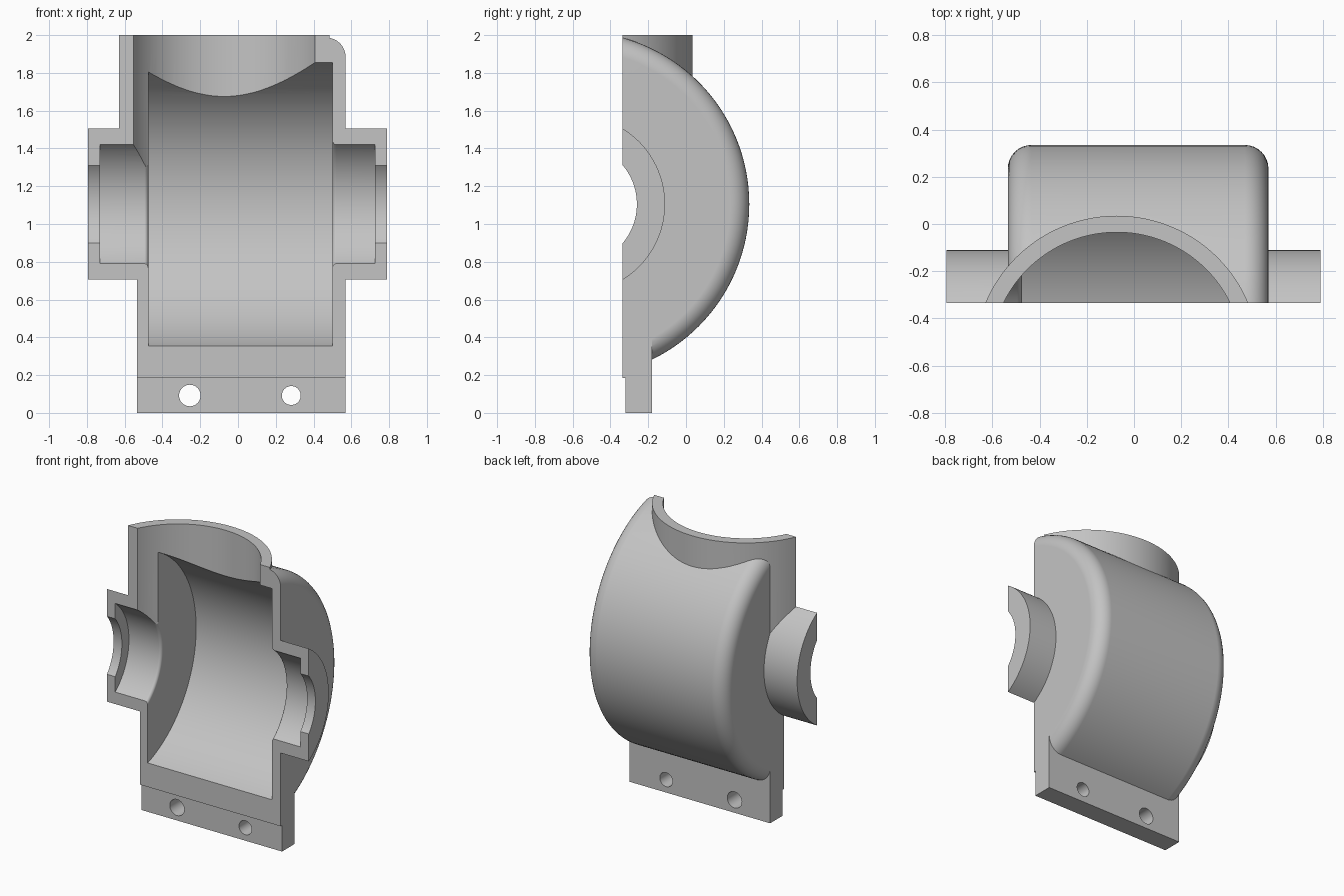
import bpy, bmesh, math
from mathutils import Matrix, Vector

if "Cube" in bpy.data.objects:
    bpy.data.objects.remove(bpy.data.objects["Cube"], do_unlink=True)

AXIS_Y, AXIS_Z = -0.58, 1.105      # shaft axis of the housing
NECK_X, NECK_Y = -0.073, -0.57     # axis of the upright neck
LEFT, RIGHT = -0.535, 0.57         # outer side walls
FRONT = -0.335                     # cut plane

grey = bpy.data.materials.new("casting grey")
grey.use_nodes = True
colour = (0.55, 0.55, 0.55, 1)
grey.diffuse_color = colour
grey.node_tree.nodes["Principled BSDF"].inputs["Base Color"].default_value = colour


def make_object(name, bm):
    bmesh.ops.recalc_face_normals(bm, faces=bm.faces)
    mesh = bpy.data.meshes.new(name)
    bm.to_mesh(mesh)
    bm.free()
    mesh.materials.append(grey)
    ob = bpy.data.objects.new(name, mesh)
    bpy.context.collection.objects.link(ob)
    return ob


def lathe(name, profile, segments=128):
    """Turn (x, radius) points about the shaft axis and cap both ends."""
    bm = bmesh.new()
    rings = []
    for x, r in profile:
        ring = []
        for i in range(segments):
            a = 2 * math.pi * i / segments
            ring.append(bm.verts.new((x, AXIS_Y + r * math.cos(a), AXIS_Z + r * math.sin(a))))
        rings.append(ring)
    for a, b in zip(rings, rings[1:]):
        for i in range(segments):
            j = (i + 1) % segments
            bm.faces.new((a[i], a[j], b[j], b[i]))
    bm.faces.new(rings[0])
    bm.faces.new(rings[-1])
    return make_object(name, bm)


def box(name, low, high):
    bm = bmesh.new()
    low, high = Vector(low), Vector(high)
    size = high - low
    bmesh.ops.create_cube(bm, size=1, matrix=Matrix.Translation((low + high) / 2)
                          @ Matrix.Diagonal((*size, 1)))
    return make_object(name, bm)


def cylinder(name, radius, centre, depth, along_y=False, segments=128):
    bm = bmesh.new()
    turn = Matrix.Rotation(math.pi / 2 if along_y else 0, 4, 'X')
    bmesh.ops.create_cone(bm, cap_ends=True, segments=segments, radius1=radius,
                          radius2=radius, depth=depth,
                          matrix=Matrix.Translation(centre) @ turn)
    return make_object(name, bm)


def arc(cx, cr, radius, start, end, steps=8):
    angles = [math.radians(start + (end - start) * i / steps) for i in range(steps + 1)]
    return [(cx + radius * math.cos(a), cr + radius * math.sin(a)) for a in angles]


# Solid drum with rounded rims and a shaft boss on each side
R, F = 0.915, 0.1
housing = lathe("housing", [(-0.795, 0.469), (LEFT, 0.469)]
                + arc(LEFT + F, R - F, F, 180, 90)
                + arc(RIGHT - F, R - F, F, 90, 0)
                + [(RIGHT, 0.469), (0.79, 0.469)])

# Neck and foot that join the drum
neck = cylinder("neck", 0.605, (NECK_X, NECK_Y, (2 + AXIS_Z) / 2), 2 - AXIS_Z)
foot = box("foot", (LEFT + 0.0003, -0.6, 0), (RIGHT - 0.0003, -0.18, 0.42))

# Drum cavity with stepped shaft bores, in one turned cutter
f = 0.02
cavity = lathe("cavity_cutter", [(-0.9, 0.32), (-0.73, 0.32), (-0.73, 0.399)]
               + arc(-0.475 - f, 0.399 + f, f, -90, 0, 4)
               + [(-0.475, 0.789), (0.5, 0.789)]
               + arc(0.5 + f, 0.399 + f, f, 180, 270, 4)
               + [(0.725, 0.399), (0.725, 0.32), (0.9, 0.32)])
neck_bore = cylinder("neck_bore_cutter", 0.535, (NECK_X, NECK_Y, (2.2 + AXIS_Z) / 2), 2.2 - AXIS_Z)

# Front section plane, foot step and the two bolt holes
front_cut = box("front_cutter", (-2, -3, -1), (2, FRONT, 3))
step_cut = box("step_cutter", (-1, -1, -0.5), (1, -0.32, 0.185))
holes = [cylinder("bolt_hole_cutter", r, (x, -0.25, 0.092), 0.5, True, 48)
         for x, r in ((-0.255, 0.057), (0.282, 0.05))]

joined = [neck, foot]
cutters = [cavity, neck_bore, front_cut, step_cut] + holes
for tool in joined + cutters:
    tool.hide_render = True
    mod = housing.modifiers.new(tool.name, 'BOOLEAN')
    mod.operation = 'UNION' if tool in joined else 'DIFFERENCE'
    mod.solver = 'EXACT'
    mod.object = tool

# Bake the booleans, then drop the helper shapes
bpy.context.view_layer.update()
graph = bpy.context.evaluated_depsgraph_get()
result = bpy.data.meshes.new_from_object(housing.evaluated_get(graph))
housing.modifiers.clear()
housing.data = result
result.materials.clear()
result.materials.append(grey)
for poly in result.polygons:
    poly.material_index = 0
for tool in joined + cutters:
    bpy.data.objects.remove(tool, do_unlink=True)

# Smooth the round faces while keeping edges crisp
bpy.ops.object.select_all(action='DESELECT')
housing.select_set(True)
bpy.context.view_layer.objects.active = housing
bpy.ops.object.shade_smooth_by_angle(angle=math.radians(25))
weighted = housing.modifiers.new("even_shading", 'WEIGHTED_NORMAL')
weighted.keep_sharp = True
